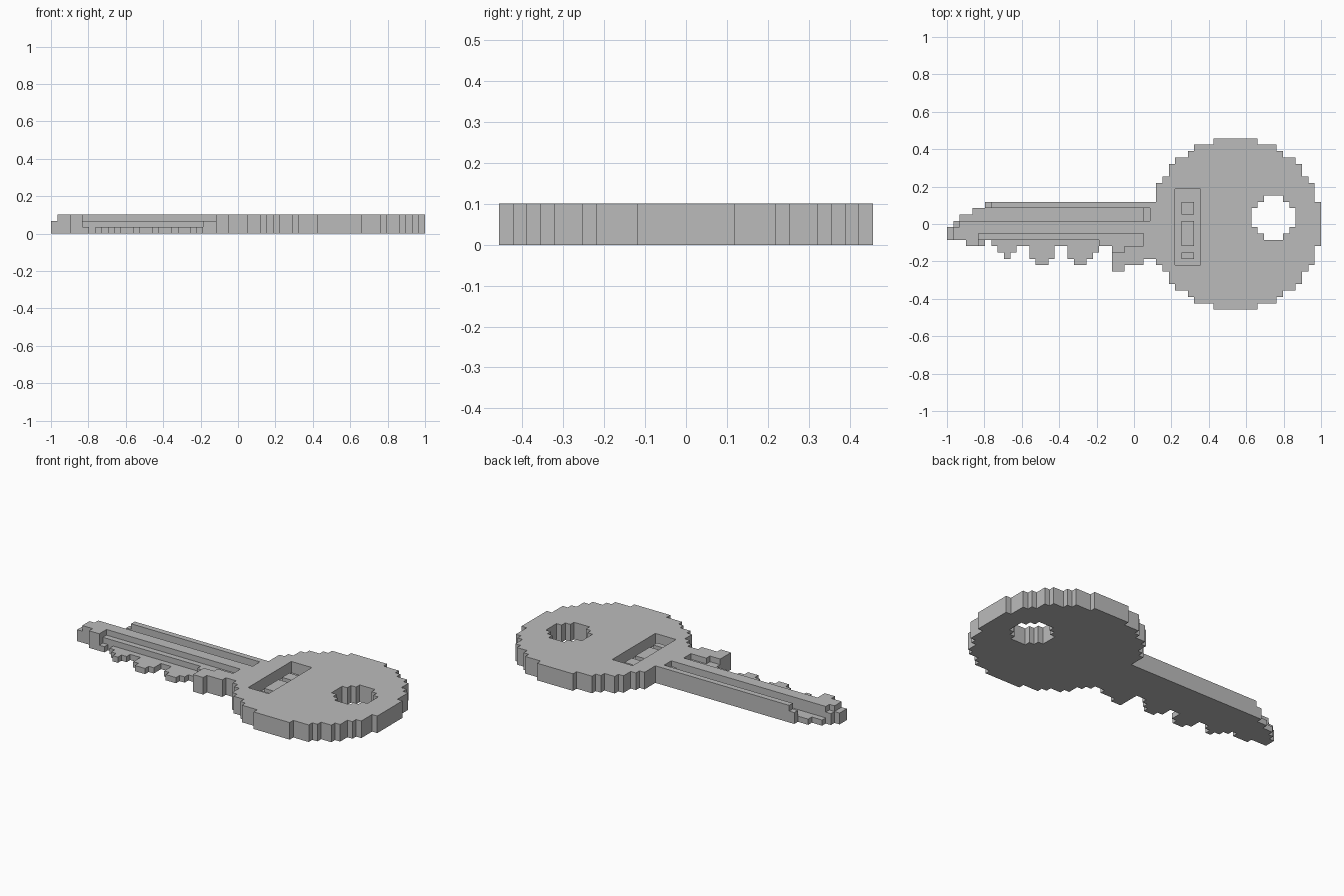
import bpy
import bmesh

cube = bpy.data.objects.get("Cube")
if cube:
    bpy.data.objects.remove(cube)

COLS, ROWS = 59, 27          # block grid, rows counted from the back edge
UNIT = 2 / COLS
height = {}                  # blocks stacked on each grid cell


def fill(c0, c1, r0, r1, level):
    """Set the stack height of a rectangle of cells."""
    for c in range(c0, c1):
        for r in range(r0, r1):
            height[c, r] = level


def disc(col, row, radius, level):
    """Set the stack height of a round patch of cells."""
    n = int(radius)
    for c in range(-n, n + 1):
        for r in range(-n, n + 1):
            if c * c + r * r <= radius * radius:
                height[col + c, row + r] = level


# Round bow with its hanging hole
disc(45, 13, 13.5, 3)
disc(51, 12, 3.3, 0)

# Blade with stepped tip
fill(6, 36, 10, 16, 3)
fill(4, 6, 11, 16, 3)
fill(2, 4, 12, 16, 3)
fill(1, 2, 13, 16, 3)
fill(3, 5, 16, 17, 3)
fill(0, 1, 14, 16, 2)
fill(1, 2, 13, 14, 2)

# Teeth: lower edge of each column, from the tip towards the bow
fill(5, 6, 16, 17, 1)
teeth = [17, 18, 19, 18, 17, 17, 19, 20, 20, 19, 17, 17, 19, 20, 20, 19, 18]
for i, end in enumerate(teeth):
    fill(7 + i, 8 + i, 16, end, 1)

# Shoulder next to the bow
fill(24, 26, 16, 17, 2)
fill(26, 28, 16, 21, 3)
fill(28, 31, 16, 20, 3)
fill(31, 34, 16, 19, 3)

# Long groove along the back, with a step at each end
for c in range(2, 31):
    fill(c, c + 1, 12 if c < 4 else 11, 13, 1)
fill(31, 32, 11, 13, 2)
fill(6, 7, 10, 11, 2)

# Ledge above the teeth
fill(5, 31, 15, 16, 2)
fill(24, 31, 16, 17, 2)
fill(26, 28, 17, 18, 2)

# Sunken panel on the bow with three raised bars
fill(36, 40, 8, 20, 1)
for r0, r1 in ((10, 12), (13, 17), (18, 19)):
    fill(37, 39, r0, r1, 2)

# Turn the height map into a closed mesh
bm = bmesh.new()
corners = {}


def corner(c, r, z):
    key = (c, r, z)
    if key not in corners:
        corners[key] = bm.verts.new(((c - COLS / 2) * UNIT,
                                     (ROWS / 2 - r) * UNIT, z * UNIT))
    return corners[key]


def quad(*points):
    bm.faces.new([corner(*p) for p in points])


for (c, r), h in height.items():
    if not h:
        continue
    # Cell outline, anticlockwise from above, with the neighbour on each side
    ring = [(c, r + 1), (c + 1, r + 1), (c + 1, r), (c, r)]
    sides = [(c, r + 1), (c + 1, r), (c, r - 1), (c - 1, r)]
    quad(*[(*p, h) for p in ring])
    quad(*[(*p, 0) for p in reversed(ring)])
    for i, neighbour in enumerate(sides):
        a, b = ring[i], ring[(i + 1) % 4]
        for z in range(height.get(neighbour, 0), h):
            quad((*a, z), (*b, z), (*b, z + 1), (*a, z + 1))

# Merge coplanar block faces
bmesh.ops.dissolve_limit(bm, angle_limit=0.01, verts=bm.verts[:],
                         edges=bm.edges[:])

mesh = bpy.data.meshes.new("key")
bm.to_mesh(mesh)
bm.free()
key = bpy.data.objects.new("key", mesh)
bpy.context.collection.objects.link(key)

# Plain grey metal
grey = bpy.data.materials.new("grey_metal")
grey.use_nodes = True
colour = (0.5, 0.5, 0.5, 1)
grey.diffuse_color = colour
grey.node_tree.nodes["Principled BSDF"].inputs["Base Color"].default_value = colour
mesh.materials.append(grey)
